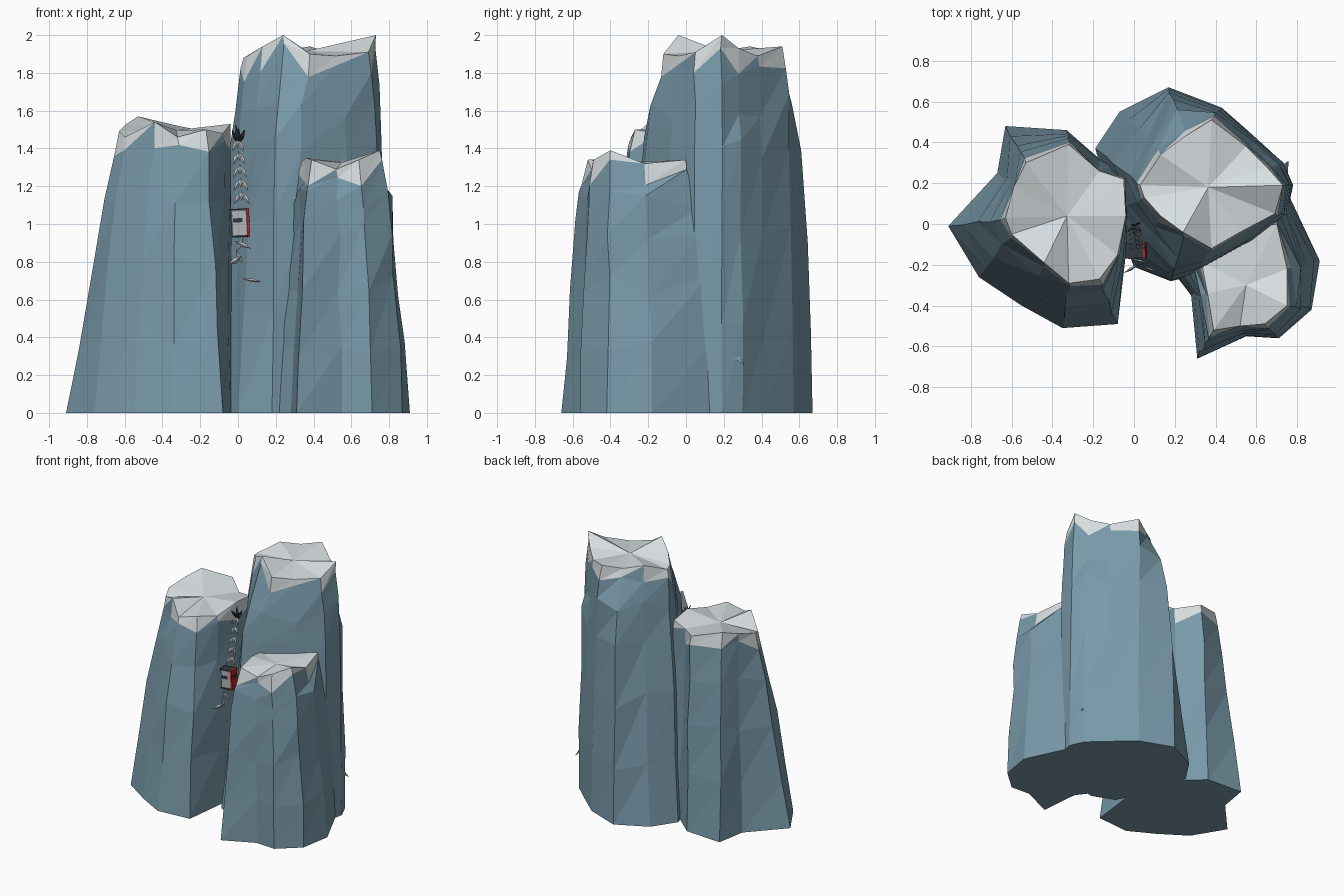
import bpy, bmesh, random
from math import radians
from mathutils import Vector, Matrix

if "Cube" in bpy.data.objects:
    bpy.data.objects.remove(bpy.data.objects["Cube"])

random.seed(4)


def material(name, rgb):
    m = bpy.data.materials.new(name)
    m.diffuse_color = (*rgb, 1)
    m.use_nodes = True
    m.node_tree.nodes["Principled BSDF"].inputs["Base Color"].default_value = m.diffuse_color
    return m


ROCK = material("rock_blue", (0.19, 0.32, 0.40))
SNOW = material("snow", (0.68, 0.73, 0.75))
DARK = material("dark", (0.03, 0.04, 0.05))
RED = material("red", (0.5, 0.02, 0.02))
STONE = material("stone", (0.45, 0.48, 0.49))


def finish(name, bm, mats):
    bmesh.ops.recalc_face_normals(bm, faces=bm.faces[:])
    me = bpy.data.meshes.new(name)
    bm.to_mesh(me)
    bm.free()
    for m in mats:
        me.materials.append(m)
    ob = bpy.data.objects.new(name, me)
    bpy.context.collection.objects.link(ob)
    return ob


def rock(name, outline, profile):
    """Column from matching corners (base x, base y, top x, top y, top z, lean);
    profile gives (height fraction, blend from base to top);
    lean 1 makes a corner straight, below 0 makes it bulge more."""
    bm = bmesh.new()
    n = len(outline)
    last = len(profile) - 1
    rings = []
    for k, (f, t) in enumerate(profile):
        ring = []
        for i, (bx, by, tx, ty, tz, lean) in enumerate(outline):
            j = 0.010 if 0 < k < last else 0
            h, u = f * tz, t + lean * (f - t)
            if k == last - 1:                          # jagged snow line
                drop = (0.04 if i % 2 else 0.11) + random.uniform(0, 0.03)
                h = tz - drop
                u = 1 - (1 - u) * drop / 0.1
            elif j:
                h += random.uniform(-0.06, 0.06)
            ring.append(bm.verts.new((bx + (tx - bx) * u + random.uniform(-j, j),
                                      by + (ty - by) * u + random.uniform(-j, j), h)))
        rings.append(ring)
    for k in range(last):
        for i in range(n):
            m = (i + 1) % n
            a, b, c, d = rings[k][i], rings[k][m], rings[k + 1][m], rings[k + 1][i]
            for s, tri in enumerate(((a, b, c), (a, c, d))):
                face = bm.faces.new(tri)
                face.material_index = int(k == last - 1 and (s == 1 or i % 3 > 0))
    bm.faces.new(rings[0][::-1])
    # Snow top
    top = rings[-1]
    mid = bm.verts.new(sum((v.co for v in top), Vector()) / n - Vector((0, 0, 0.01)))
    for i in range(n):
        bm.faces.new((top[i], top[(i + 1) % n], mid)).material_index = 1
    return finish(name, bm, [ROCK, SNOW])


# Three rock columns with snow caps
rock("left_rock", [
    (-.08, -.49, -.17, -.27, 1.50, 0), (-.04, -.15, -.08, -.15, 1.48, 0),
    (-.02, .05, -.04, .04, 1.53, 0), (-.02, .25, -.05, .22, 1.51, 0),
    (-.17, .32, -.17, .26, 1.49, 0), (-.33, .46, -.32, .39, 1.52, 0),
    (-.63, .48, -.53, .30, 1.57, 0), (-.67, .25, -.59, .18, 1.53, 0),
    (-.91, -.01, -.63, .03, 1.49, 0), (-.76, -.26, -.60, -.05, 1.46, 0),
    (-.55, -.40, -.44, -.19, 1.54, 0), (-.35, -.51, -.32, -.29, 1.46, 0)],
    [(0, 0), (.27, .24), (.53, .48), (.78, .73), (.93, .92), (1, 1)])
rock("tall_rock", [
    (0, -.21, .13, .04, 1.94, .9), (.18, -.28, .24, -.04, 2.0, -.25),
    (.30, -.25, .38, -.12, 1.90, 0), (.60, -.10, .52, -.04, 1.89, 0),
    (.75, .05, .69, .05, 1.91, 0), (.78, .19, .73, .19, 2.0, 0),
    (.73, .30, .65, .28, 1.93, 0), (.60, .42, .55, .38, 1.89, 0),
    (.43, .57, .38, .51, 1.94, 0), (.17, .67, .25, .43, 1.92, -.15),
    (-.07, .55, .13, .34, 1.94, .8), (-.19, .37, .03, .19, 1.88, .8),
    (-.10, .05, .05, .13, 1.89, .8)],
    [(0, 0), (.25, .09), (.5, .19), (.72, .32), (.84, .52), (.94, .88), (1, 1)])
rock("front_rock", [
    (.31, -.66, .39, -.52, 1.34, 0), (.55, -.55, .52, -.50, 1.29, 0),
    (.71, -.56, .64, -.49, 1.34, 0), (.87, -.42, .75, -.40, 1.39, -.15),
    (.91, -.18, .75, -.22, 1.32, -.15), (.75, .16, .70, 0, 1.34, -.15),
    (.50, .17, .50, -.04, 1.33, 0), (.18, -.22, .33, -.18, 1.32, .5),
    (.28, -.35, .36, -.34, 1.35, 0)],
    [(0, 0), (.25, .16), (.5, .36), (.72, .52), (.84, .64), (.93, .87), (1, 1)])
# Small rock sliver at the right foot
rock("foot_sliver", [
    (.70, .18, .70, .20, .37, 0), (.77, .22, .71, .23, .38, 0),
    (.75, .30, .71, .25, .37, 0), (.68, .28, .69, .24, .37, 0)],
    [(0, 0), (1, 1)])
bpy.data.objects["foot_sliver"].data.materials[1] = ROCK


def shards(name, items, mat):
    """Flat pointed blades: (root, tip, half width)."""
    bm = bmesh.new()
    for root, tip, w in items:
        a, b = Vector(root), Vector(tip)
        d = (b - a).normalized()
        side = d.cross(Vector((0, 1, 0.3))).normalized() * w
        up = d.cross(side).normalized() * w * 0.5
        mid = a.lerp(b, 0.5)
        ring = [bm.verts.new(mid + v) for v in (side, up, -side, -up)]
        ends = [bm.verts.new(a), bm.verts.new(b)]
        for i in range(4):
            for e in ends:
                bm.faces.new((ring[i], ring[(i + 1) % 4], e))
    return finish(name, bm, [mat])


# Paired stone blades running down the crevice, then loose single ones
pairs = []
for i in range(5):
    z = 1.45 - i * 0.07
    x, y, s = 0.005 * i, -0.01 - 0.022 * i, 0.030 + 0.003 * i
    for sx in (-1, 1):
        pairs.append(((x, y, z), (x + sx * s, y - 0.03, z - 0.065), 0.013))
    pairs.append(((x, y, z + 0.01), (x, y - 0.03, z - 0.05), 0.010))
shards("blade_chain", pairs, STONE)
shards("loose_blades", [
    ((-.02, -.17, .91), (.07, -.19, .87), .014),
    ((.03, -.16, .93), (-.01, -.18, .85), .014),
    ((.02, -.20, .83), (-.05, -.24, .785), .017),
    ((-.01, -.18, .86), (.02, -.20, .79), .012),
    ((.02, -.20, .71), (.13, -.24, .695), .010)], STONE)

# Dark crown of spikes at the top of the chain
shards("crown_spikes", [((0.003, -.01, 1.42), (0.003 + dx, -.01 + dy, 1.50 + dz), .012)
       for dx, dy, dz in ((-.035, -.03, 0), (.035, -.03, 0), (0, -.05, .01),
                          (-.015, .01, .03), (.03, .02, .0))], DARK)


def box(name, centre, size, mat, bevel=0):
    bm = bmesh.new()
    bmesh.ops.create_cube(bm, size=1)
    bmesh.ops.scale(bm, vec=size, verts=bm.verts[:])
    if bevel:
        bmesh.ops.bevel(bm, geom=bm.edges[:], offset=bevel, segments=1, affect='EDGES')
    ob = finish(name, bm, [mat])
    tilt = Matrix.Rotation(radians(3), 4, 'Z') @ Matrix.Rotation(radians(-3), 4, 'Y')
    ob.matrix_world = Matrix.Translation((.006, -.13, 1.005)) @ tilt @ Matrix.Translation(centre)
    return ob


# Small hanging cabin
box("cabin_body", (0, 0, 0), (.085, .07, .14), STONE, .004)
box("cabin_roof", (0, 0, .073), (.092, .075, .006), DARK)
box("cabin_floor", (0, 0, -.073), (.09, .073, .005), DARK)
box("cabin_red_panel", (.047, 0, 0), (.012, .078, .155), RED)
box("cabin_window", (-.008, -.036, .015), (.05, .006, .022), DARK)
box("cabin_side_window", (.054, 0, .02), (.004, .045, .03), DARK)
